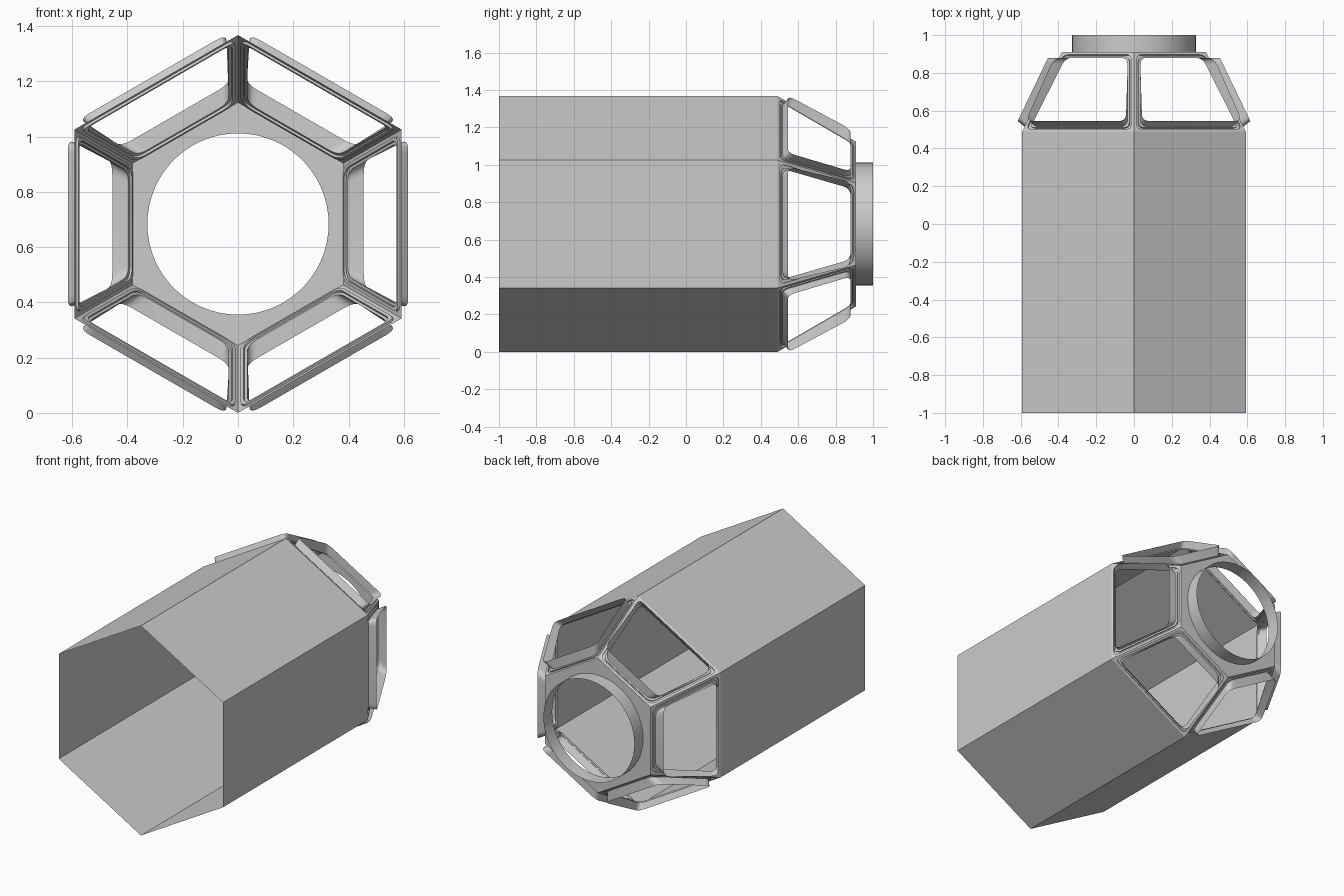
import bpy, bmesh
from math import sin, cos, pi, radians
from mathutils import Vector

if "Cube" in bpy.data.objects:
    bpy.data.objects.remove(bpy.data.objects["Cube"])

C = 0.6835           # height of the long axis
R0, R1 = 0.6835, 0.44   # hexagon corner radii: tube and end plate
Y0, Y1 = 0.49, 0.91     # start and end of the tapered cage
K = cos(pi / 6)


def make(name, strips):
    """Each strip is a list of closed loops that get skinned together."""
    bm = bmesh.new()
    for loops in strips:
        rows = [[bm.verts.new(p) for p in loop] for loop in loops]
        for a, b in zip(rows, rows[1:]):
            n = len(a)
            for i in range(n):
                j = (i + 1) % n
                bm.faces.new((a[i], a[j], b[j], b[i]))
    bmesh.ops.remove_doubles(bm, verts=bm.verts, dist=1e-5)
    bmesh.ops.dissolve_degenerate(bm, dist=1e-5, edges=bm.edges)
    bmesh.ops.recalc_face_normals(bm, faces=bm.faces)
    me = bpy.data.meshes.new(name)
    bm.to_mesh(me)
    bm.free()
    ob = bpy.data.objects.new(name, me)
    bpy.context.collection.objects.link(ob)
    bpy.context.view_layer.objects.active = ob
    ob.select_set(True)
    bpy.ops.object.shade_smooth_by_angle(angle=radians(25))
    ob.select_set(False)
    return ob


def ring(r, y, n, hexagon=False):
    """Circle around the axis, or the same angles pushed out to a hexagon."""
    pts = []
    for i in range(n):
        a = 2 * pi * i / n + pi / 6
        q = r
        if hexagon:
            q = r * K / cos((a + pi / 6) % (pi / 3) - pi / 6)
        pts.append((q * cos(a), y, C + q * sin(a)))
    return pts


def window_loop(side, big, small, rad, n=5):
    """Rounded trapezoid; big and small ends are (apothem, half width, y)."""
    (rb, tb, yb), (rs, ts, ys) = big, small
    cs = [Vector(p) for p in ((rb, -tb, yb), (rb, tb, yb), (rs, ts, ys), (rs, -ts, ys))]
    a = side * pi / 3
    pts = []
    for k in range(4):
        c = cs[k]
        p = c + (cs[k - 1] - c).normalized() * rad
        q = c + (cs[(k + 1) % 4] - c).normalized() * rad
        for i in range(n + 1):
            u = i / n
            v = p * (1 - u) ** 2 + c * 2 * u * (1 - u) + q * u * u
            pts.append((v.x * cos(a) - v.y * sin(a), v.z, C + v.x * sin(a) + v.y * cos(a)))
    return pts


def on_plane(y, margin, depth=0.0):
    """Apothem, half width and y on the tapered face, sunk inward by depth."""
    r = R0 + (R1 - R0) * (y - Y0) / (Y1 - Y0)
    return (r * K - depth * 0.89, r / 2 - margin, y - depth * 0.456)


# Open hexagonal tube
make("hexagonal_tube", [[ring(R0, -1, 6), ring(R0, Y0, 6)]])

# Tapered cage: stepped frame on each of the six faces, plus its raised sleeve
frames, sleeves = [], []
for s in range(6):
    frames.append([
        window_loop(s, on_plane(Y0, 0), on_plane(Y1, 0), 0),
        window_loop(s, on_plane(0.502, 0.016), on_plane(0.897, 0.016), 0.035),
        window_loop(s, on_plane(0.502, 0.016, 0.009), on_plane(0.897, 0.016, 0.009), 0.035),
        window_loop(s, on_plane(0.510, 0.028, 0.009), on_plane(0.889, 0.028, 0.009), 0.04),
        window_loop(s, on_plane(0.510, 0.028), on_plane(0.889, 0.028), 0.04),
        window_loop(s, on_plane(0.516, 0.039), on_plane(0.880, 0.039), 0.045),
    ])
    sleeves.append([
        window_loop(s, on_plane(0.516, 0.039), on_plane(0.880, 0.039), 0.045),
        window_loop(s, (0.616, 0.306, 0.545), (0.455, 0.226, 0.880), 0.045),
    ])
make("window_frames", frames)
make("window_sleeves", sleeves)

# End plate with round opening, and the short collar around it
make("end_plate", [[ring(R1, Y1, 60, True), ring(0.328, Y1, 60)]])
make("round_collar", [[ring(0.328, Y1, 60), ring(0.328, 1.0, 60)]])
